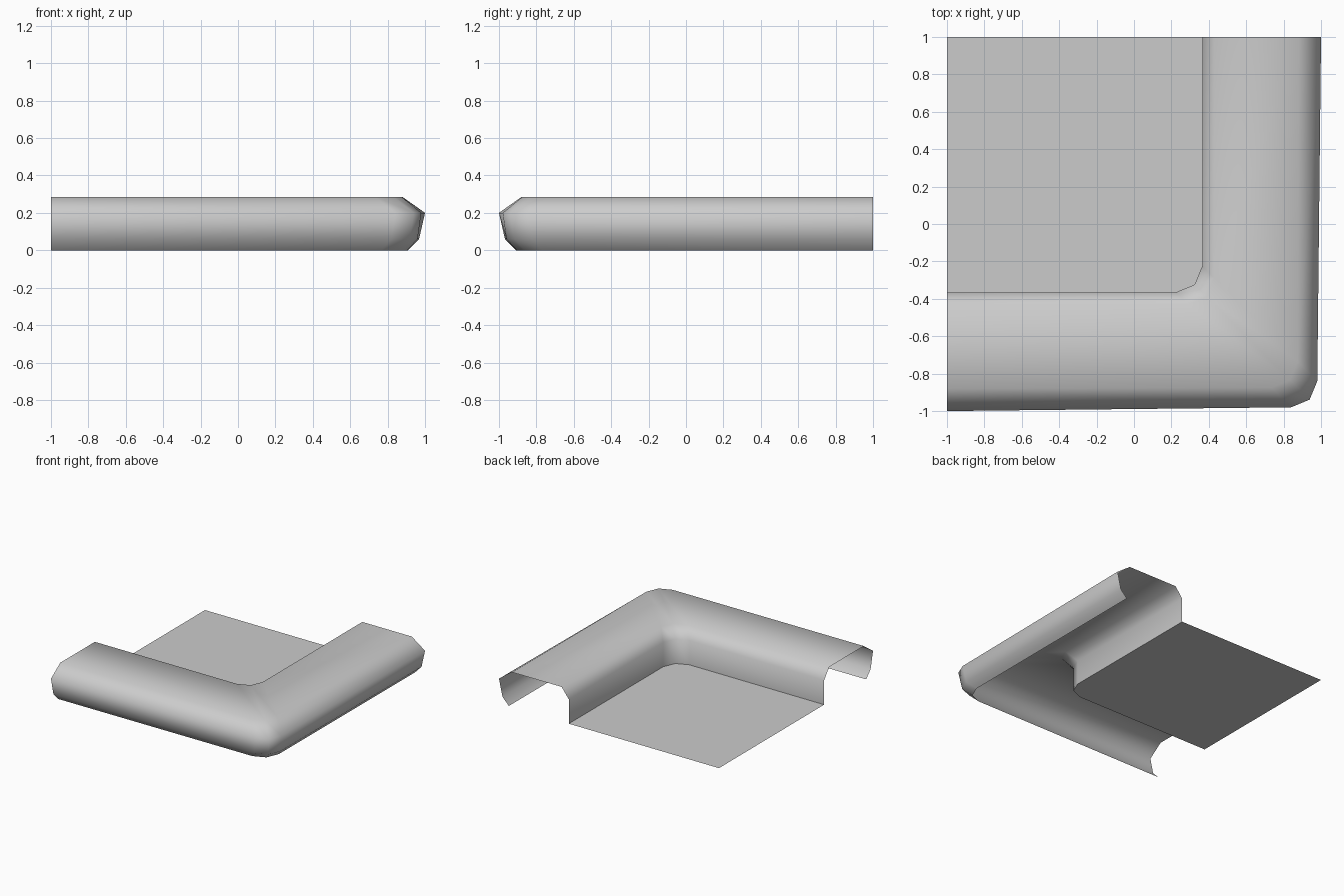
import bpy, bmesh
from mathutils import Vector

cube = bpy.data.objects.get("Cube")
if cube:
    bpy.data.objects.remove(cube)

# Single plain grey
grey = bpy.data.materials.new("plain grey")
grey.use_nodes = True
color = (0.6, 0.6, 0.6, 1)
grey.diffuse_color = color
grey.node_tree.nodes["Principled BSDF"].inputs["Base Color"].default_value = color

RADIUS = 0.14
INNER = 0.365


def corner_path(dist, end, z):
    """L-shaped path with a three-point rounded corner."""
    s = dist - RADIUS
    m = s + RADIUS * 0.707
    return [Vector(p) for p in ((-1, -end, z), (s, -dist, z), (m, -m, z),
                                (dist, -s, z), (end, 1, z))]


def make_object(name, bm, smooth):
    for f in bm.faces:
        f.smooth = smooth
    mesh = bpy.data.meshes.new(name)
    bm.to_mesh(mesh)
    bm.free()
    mesh.materials.append(grey)
    obj = bpy.data.objects.new(name, mesh)
    bpy.context.collection.objects.link(obj)
    return obj


# Raised rim: (distance at corner, distance at open ends, height)
profile = [(INNER, INNER, 0), (INNER, INNER, 0.2), (0.43, 0.43, 0.285),
           (0.875, 0.88, 0.285), (0.98, 1.0, 0.2), (0.96, 0.968, 0.06),
           (0.905, 0.91, 0)]
bm = bmesh.new()
rings = [[bm.verts.new(p) for p in corner_path(*row)] for row in profile]
for a, b in zip(rings, rings[1:]):
    for i in range(len(a) - 1):
        bm.faces.new((a[i], b[i], b[i + 1], a[i + 1]))
make_object("rounded_rim", bm, True)

# Flat floor inside the corner
bm = bmesh.new()
outline = corner_path(INNER, INNER, 0) + [Vector((-1, 1, 0))]
bm.faces.new([bm.verts.new(p) for p in outline])
make_object("floor_panel", bm, False)
